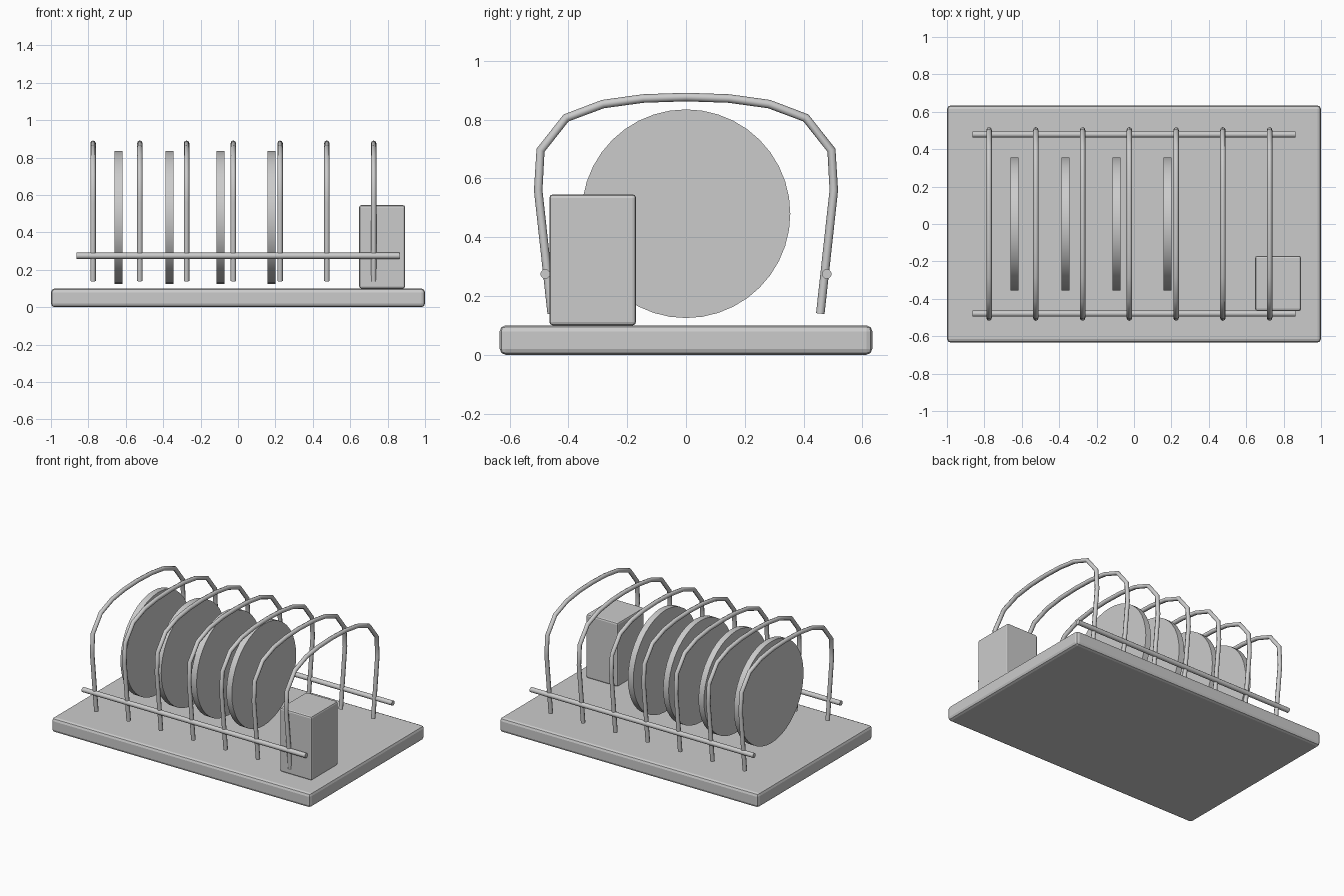
import bpy, math

if "Cube" in bpy.data.objects:
    bpy.data.objects.remove(bpy.data.objects["Cube"])


def box(name, lo, hi, bevel):
    bpy.ops.mesh.primitive_cube_add(size=1, location=[(a + b) / 2 for a, b in zip(lo, hi)])
    o = bpy.context.object
    o.name = name
    o.scale = [b - a for a, b in zip(lo, hi)]
    bpy.ops.object.transform_apply(location=False, rotation=False, scale=True)
    m = o.modifiers.new("Bevel", 'BEVEL')
    m.width = bevel
    m.segments = 2
    return o


def x_cylinder(name, radius, length, loc, sides):
    bpy.ops.mesh.primitive_cylinder_add(vertices=sides, radius=radius, depth=length,
                                        location=loc, rotation=(0, math.pi / 2, 0))
    o = bpy.context.object
    o.name = name
    bpy.ops.object.shade_smooth_by_angle(angle=math.radians(35))
    return o


def hoop(name, x, half, radius):
    pts = [(-y, z) for y, z in half] + [(y, z) for y, z in reversed(half[:-1])]
    cu = bpy.data.curves.new(name, 'CURVE')
    cu.dimensions = '3D'
    cu.bevel_depth = radius
    cu.bevel_resolution = 2
    cu.use_fill_caps = True
    sp = cu.splines.new('POLY')
    sp.points.add(len(pts) - 1)
    for p, (y, z) in zip(sp.points, pts):
        p.co = (0, y, z, 1)
    o = bpy.data.objects.new(name, cu)
    o.location.x = x
    bpy.context.collection.objects.link(o)
    bpy.ops.object.select_all(action='DESELECT')
    o.select_set(True)
    bpy.context.view_layer.objects.active = o
    bpy.ops.object.convert(target='MESH')
    return bpy.context.object


# Drip tray and cutlery holder
box("tray", (-1, -0.634, 0), (1, 0.634, 0.1), 0.02)
box("cutlery_holder", (0.648, -0.465, 0.1), (0.893, -0.17, 0.546), 0.012)

# Seven wire hoops, from the foot up to the crown
half = [(0.457, 0.14), (0.503, 0.56), (0.495, 0.696), (0.408, 0.806),
        (0.283, 0.853), (0.146, 0.872), (0, 0.877)]
for i in range(7):
    hoop(f"hoop_{i + 1}", -0.775 + 0.25 * i, half, 0.0145)

# Side rails
for side, s in (("front", -1), ("back", 1)):
    x_cylinder(f"{side}_rail", 0.0165, 1.726, (0, s * 0.479, 0.275), 12)

# Plates
for i in range(4):
    x_cylinder(f"plate_{i + 1}", 0.355, 0.042, (-0.639 + 0.273 * i, 0, 0.48), 40)
